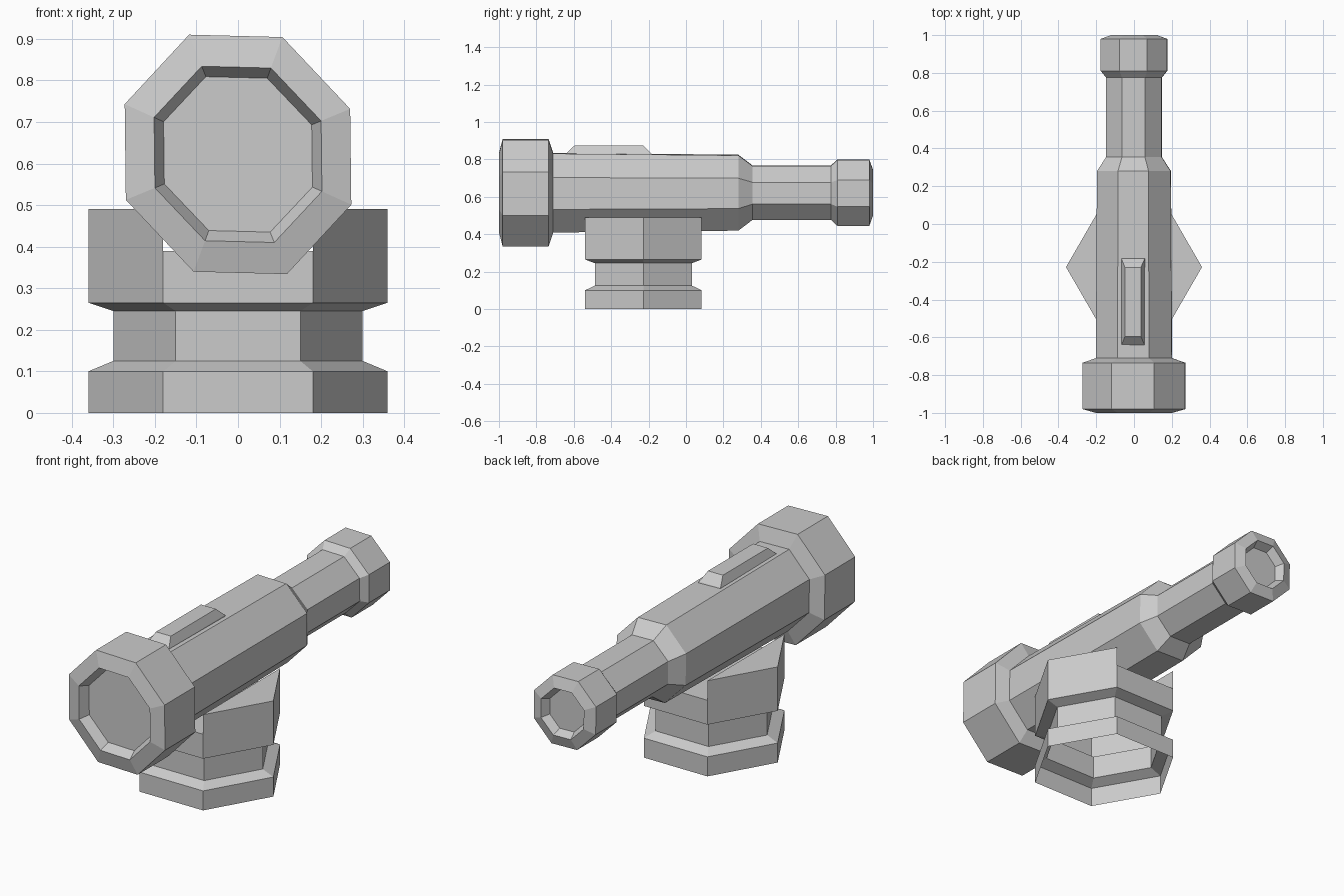
import bpy, bmesh, math
from mathutils import Vector

if "Cube" in bpy.data.objects:
    bpy.data.objects.remove(bpy.data.objects["Cube"])


def finish(bm, name):
    bmesh.ops.recalc_face_normals(bm, faces=bm.faces[:])
    me = bpy.data.meshes.new(name)
    bm.to_mesh(me)
    bm.free()
    ob = bpy.data.objects.new(name, me)
    bpy.context.collection.objects.link(ob)
    return ob


def loft(bm, rings):
    """Bridge successive rings of points with quads; return rings of verts."""
    vs = [[bm.verts.new(p) for p in r] for r in rings]
    n = len(vs[0])
    for a, b in zip(vs, vs[1:]):
        for i in range(n):
            j = (i + 1) % n
            bm.faces.new((a[i], a[j], b[j], b[i]))
    return vs


# Telescope body: slightly twisted octagon swept along y (y, half width, half height)
half = [(-0.43, 1.0), (0.39, 0.98), (0.985, 0.38), (0.995, -0.42)]
octagon = half + [(-x, -z) for x, z in half]
AXIS_Z = 0.622
profile = [
    (-0.95, 0.180, 0.187), (-1.00, 0.203, 0.212),   # front lens recess
    (-0.98, 0.274, 0.288), (-0.735, 0.274, 0.288),  # front hood
    (-0.71, 0.203, 0.213), (0.28, 0.197, 0.203),    # main tube
    (0.355, 0.148, 0.146), (0.775, 0.148, 0.146),   # narrow tube
    (0.81, 0.177, 0.178), (0.98, 0.177, 0.178),     # eyepiece
    (1.00, 0.122, 0.122), (0.96, 0.100, 0.100),     # eyepiece recess
]
bm = bmesh.new()
rings = loft(bm, [[(x * w, y, AXIS_Z + z * h) for x, z in octagon]
                  for y, w, h in profile])
bm.faces.new(rings[0])
bm.faces.new(rings[-1])
finish(bm, "telescope_tube")

# Raised rail on top of the tube (x0, x1, y0, y1, z)
bm = bmesh.new()
rail = [(-0.068, 0.058, -0.645, -0.18, 0.82),
        (-0.066, 0.056, -0.64, -0.185, 0.832),
        (-0.048, 0.036, -0.595, -0.23, 0.875)]
rings = loft(bm, [[(a, c, z), (b, c, z), (b, d, z), (a, d, z)]
                  for a, b, c, d, z in rail])
bm.faces.new(rings[0])
bm.faces.new(rings[-1])
finish(bm, "top_rail")

# Hexagonal pedestal, open underneath (z, radius)
bm = bmesh.new()
steps = [(0, 0.36), (0.10, 0.36), (0.125, 0.30), (0.245, 0.30),
         (0.265, 0.36), (0.39, 0.36)]
rings = loft(bm, [[(r * math.cos(i * math.pi / 3),
                    -0.228 + r * math.sin(i * math.pi / 3), z)
                   for i in range(6)] for z, r in steps])
t = rings[-1]
bm.faces.new((t[1], t[2], t[4], t[5]))  # cradle floor
# Side cheeks rise on both sides of the cradle
cheeks = [bm.faces.new((t[5], t[0], t[1])), bm.faces.new((t[2], t[3], t[4]))]
out = bmesh.ops.extrude_face_region(bm, geom=cheeks)["geom"]
bmesh.ops.translate(bm, vec=Vector((0, 0, 0.10)),
                    verts=[g for g in out if isinstance(g, bmesh.types.BMVert)])
bmesh.ops.delete(bm, geom=[f for f in cheeks if f.is_valid], context='FACES_ONLY')
bmesh.ops.recalc_face_normals(bm, faces=bm.faces[:])
bmesh.ops.dissolve_limit(bm, angle_limit=0.01, verts=bm.verts[:], edges=bm.edges[:])
finish(bm, "pedestal")
